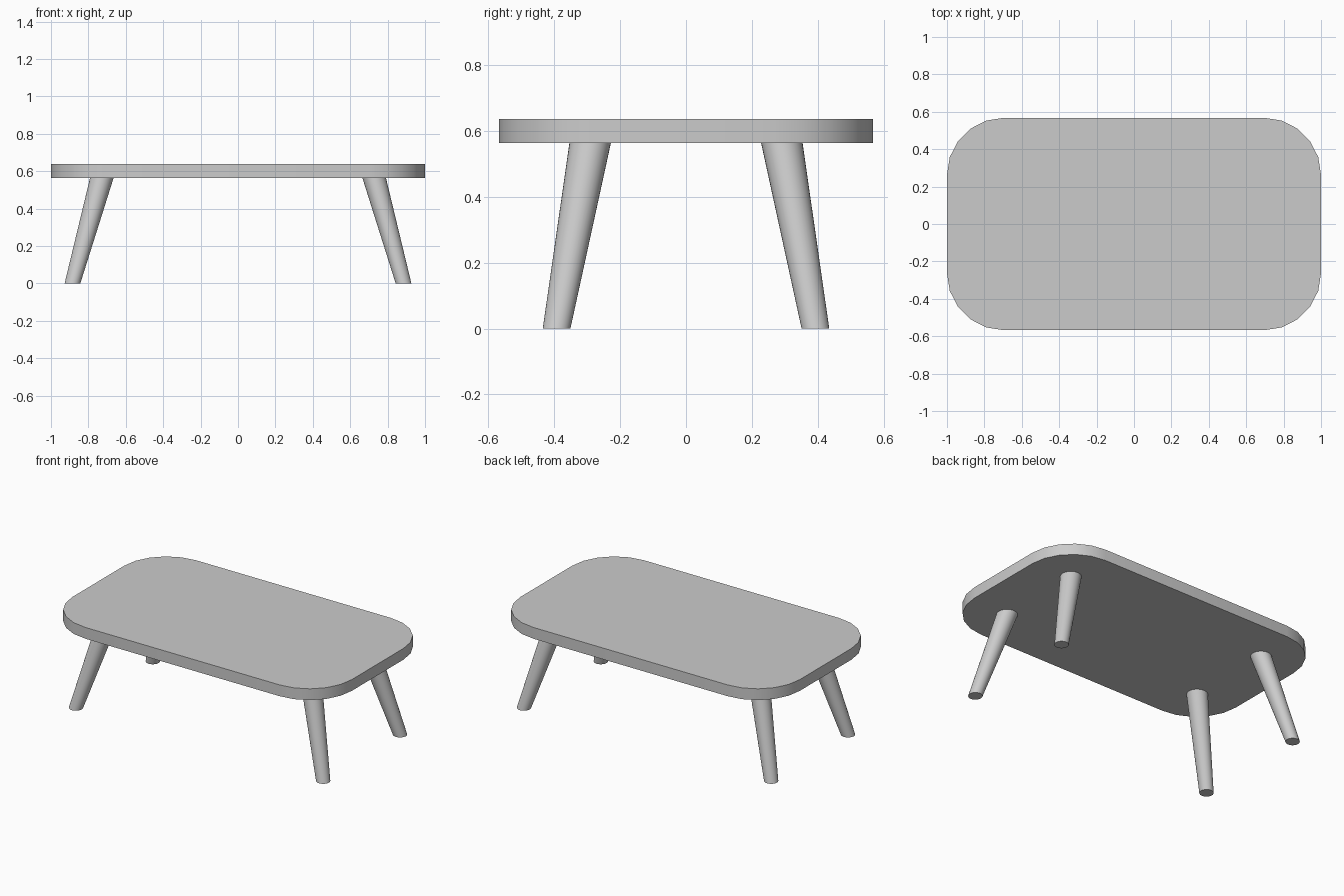
import bpy, bmesh
from math import cos, sin, pi, radians

if "Cube" in bpy.data.objects:
    bpy.data.objects.remove(bpy.data.objects["Cube"])


def make_object(name, bm):
    bmesh.ops.recalc_face_normals(bm, faces=bm.faces)
    mesh = bpy.data.meshes.new(name)
    bm.to_mesh(mesh)
    bm.free()
    obj = bpy.data.objects.new(name, mesh)
    bpy.context.collection.objects.link(obj)
    bpy.ops.object.select_all(action='DESELECT')
    bpy.context.view_layer.objects.active = obj
    obj.select_set(True)
    bpy.ops.object.shade_smooth_by_angle(angle=radians(35))
    return obj


def loft(name, lower, upper):
    """Closed solid between two matching outlines."""
    bm = bmesh.new()
    a = [bm.verts.new(p) for p in lower]
    b = [bm.verts.new(p) for p in upper]
    n = len(a)
    for i in range(n):
        j = (i + 1) % n
        bm.faces.new((a[i], a[j], b[j], b[i]))
    bm.faces.new(a[::-1])
    bm.faces.new(b)
    return make_object(name, bm)


def rounded_rect(hx, hy, r, segs, z):
    pts = []
    for q, (sx, sy) in enumerate(((1, 1), (-1, 1), (-1, -1), (1, -1))):
        for i in range(segs + 1):
            t = (q + i / segs) * pi / 2
            pts.append((sx * (hx - r) + r * cos(t), sy * (hy - r) + r * sin(t), z))
    return pts


def ring(x, y, z, r, n=32):
    return [(x + r * cos(2 * pi * i / n), y + r * sin(2 * pi * i / n), z) for i in range(n)]


# Table top: slab with faceted round corners
UNDERSIDE, TOP = 0.564, 0.637
loft("table_top",
     rounded_rect(1.0, 0.568, 0.305, 5, UNDERSIDE),
     rounded_rect(1.0, 0.568, 0.305, 5, TOP))

# Splayed, tapered legs with level feet
for side, sx in (("left", -1), ("right", 1)):
    for end, sy in (("front", -1), ("back", 1)):
        loft(f"{end}_{side}_leg",
             ring(sx * 0.885, sy * 0.393, 0, 0.042),
             ring(sx * 0.728, sy * 0.291, UNDERSIDE, 0.063))
